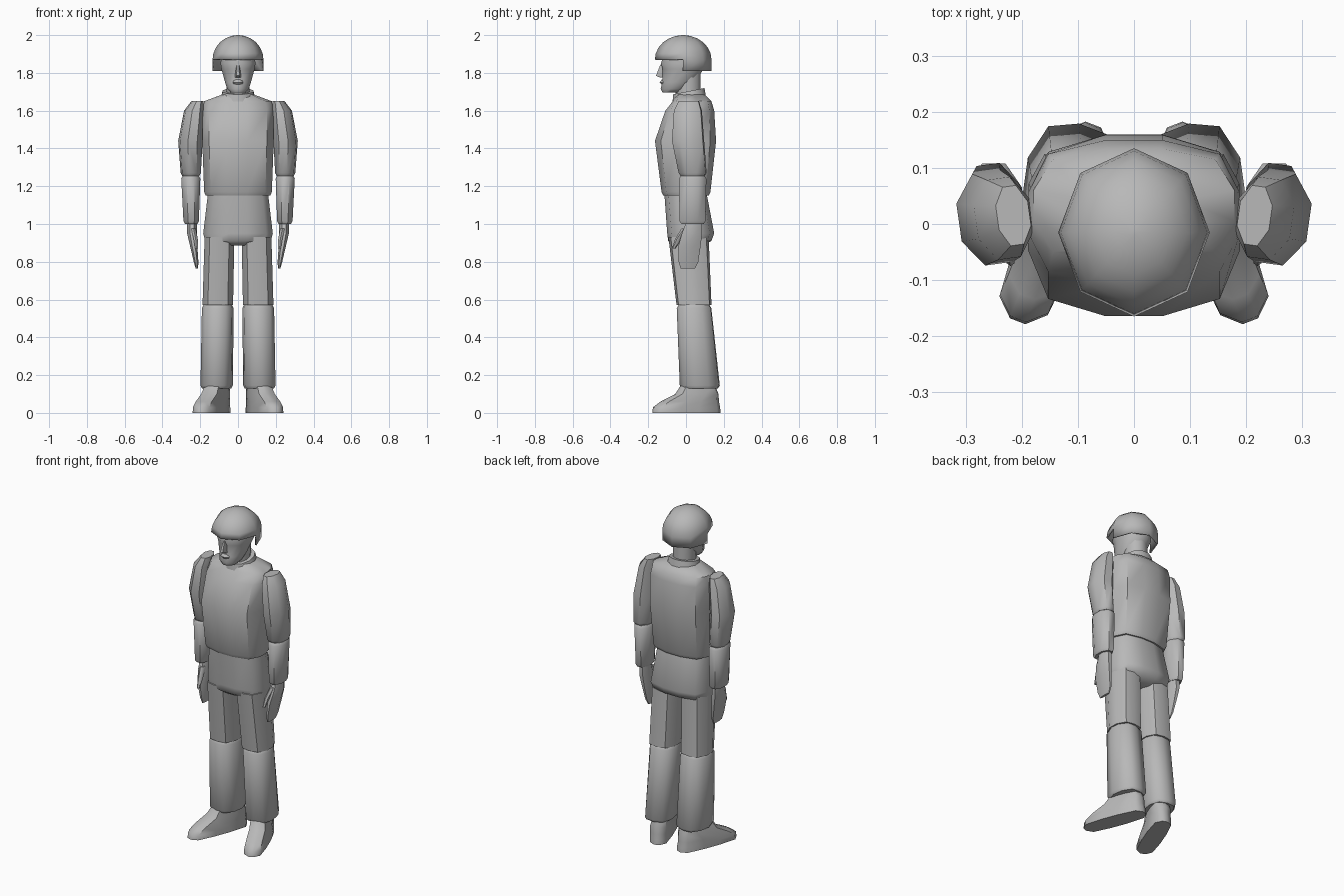
import bpy, bmesh
from math import sin, cos, pi, radians

cube = bpy.data.objects.get("Cube")
if cube:
    bpy.data.objects.remove(cube, do_unlink=True)

grey = bpy.data.materials.new("plain_grey")
grey.use_nodes = True
grey.diffuse_color = (.48, .48, .48, 1)
grey.node_tree.nodes["Principled BSDF"].inputs["Base Color"].default_value = grey.diffuse_color


def ring(z, width, front, back, x=0):
    """One horizontal cross-section; width is measured from its middle."""
    return z, width, front, back, x


def rim(section, step):
    """Rounded end: a shrunken section, with the full one a step away."""
    z, width, front, back, x = section
    return [ring(z, width - .008, front + .01, back - .01, x),
            ring(z + step, width, front, back, x)]


def sleeve(*sections):
    """Sections with both ends rounded."""
    return rim(sections[0], .015) + list(sections[1:-1]) + rim(sections[-1], -.015)[::-1]


def outline(section, sides, power, yaw, phase):
    """Points of a rounded box, turned about its own middle."""
    z, width, front, back, middle = section
    for i in range(sides):
        angle = 2 * pi * (i + phase) / sides
        c, s = cos(angle), sin(angle)
        reach = (abs(c) ** power + abs(s) ** power) ** (-1 / power)
        x, y = width * c * reach, (back - front) / 2 * s * reach
        yield (middle + x * cos(yaw) - y * sin(yaw),
               (front + back) / 2 + x * sin(yaw) + y * cos(yaw), z)


def loft(name, sections, sides=12, power=2.8, side=1, yaw=0, tilt=0,
         phase=.5, hollow=False):
    bm = bmesh.new()
    loops = []
    for section in sections:
        points = outline(section, sides, power, radians(yaw), phase)
        loops.append([bm.verts.new((x * side, y, z + tilt * y)) for x, y, z in points])
    for low, high in zip(loops, loops[1:]):
        for i in range(sides):
            j = (i + 1) % sides
            bm.faces.new((low[i], low[j], high[j], high[i]))
    bm.faces.new(loops[-1])
    if hollow:
        # Open the front of the lowest band
        front = [f for f in bm.faces
                 if f.calc_center_median().y < -.02 and loops[0][0] in bm.verts
                 and min(v.co.z for v in f.verts) < loops[1][0].co.z - .01]
        bmesh.ops.delete(bm, geom=front, context='FACES')
    else:
        bm.faces.new(loops[0])
    bmesh.ops.recalc_face_normals(bm, faces=bm.faces)
    mesh = bpy.data.meshes.new(name)
    bm.to_mesh(mesh)
    bm.free()
    mesh.materials.append(grey)
    part = bpy.data.objects.new(name, mesh)
    bpy.context.collection.objects.link(part)
    bpy.ops.object.select_all(action='DESELECT')
    part.select_set(True)
    bpy.context.view_layer.objects.active = part
    bpy.ops.object.shade_smooth_by_angle(angle=radians(50))
    return part


# Trunk
waist = ring(z=1.15, width=.18, front=-.13, back=.13)
loft("torso", rim(waist, .02) + [
    ring(z=1.44, width=.19, front=-.165, back=.16),
    ring(z=1.6, width=.19, front=-.11, back=.15),
    ring(z=1.65, width=.18, front=-.07, back=.135),
    ring(z=1.685, width=.085, front=-.055, back=.1)], power=3.2)
loft("pelvis", [
    ring(z=.885, width=.06, front=-.06, back=.09),
    ring(z=.91, width=.175, front=-.095, back=.135),
    ring(z=.95, width=.185, front=-.1, back=.15),
    ring(z=1.16, width=.16, front=-.115, back=.11)], power=3.2)
loft("collar", [
    ring(z=1.64, width=.1, front=-.075, back=.11),
    ring(z=1.7, width=.083, front=-.07, back=.1)], power=2.2, tilt=.2)

# Head
loft("neck", [
    ring(z=1.62, width=.06, front=-.055, back=.08),
    ring(z=1.8, width=.065, front=-.06, back=.08)], power=2)
loft("head", [
    ring(z=1.695, width=.04, front=-.125, back=-.03),
    ring(z=1.715, width=.058, front=-.136, back=.01),
    ring(z=1.75, width=.07, front=-.128, back=.05),
    ring(z=1.82, width=.09, front=-.126, back=.095),
    ring(z=1.85, width=.095, front=-.136, back=.095),
    ring(z=1.92, width=.085, front=-.11, back=.08)], power=2.2)
loft("nose", [
    ring(z=1.775, width=.017, front=-.14, back=-.1),
    ring(z=1.785, width=.016, front=-.163, back=-.1),
    ring(z=1.845, width=.008, front=-.138, back=-.1)], sides=6, power=2, phase=0)
loft("lips", [
    ring(z=1.735, width=.022, front=-.128, back=-.1),
    ring(z=1.75, width=.03, front=-.141, back=-.1),
    ring(z=1.765, width=.02, front=-.13, back=-.1)], sides=8, power=2)

# Helmet: round dome over a skirt that covers only the sides and back
brim = ring(z=1.81, width=.135, front=-.165, back=.135)
dome = []
for step in range(7):
    rise = step / 6 * pi / 2
    size = max(cos(rise), .04)
    dome.append(ring(z=1.87 + .13 * sin(rise), width=.135 * size,
                     front=-.015 - .15 * size, back=-.015 + .15 * size))
helmet = loft("helmet", [brim] + dome, sides=8, power=2, phase=0, hollow=True)
shell = helmet.modifiers.new("thickness", 'SOLIDIFY')
shell.thickness = .008
shell.offset = -1

# Joints shared by neighbouring limb parts
elbow = ring(z=1.255, width=.052, front=-.04, back=.11, x=.25)
knee = ring(z=.57, width=.082, front=-.05, back=.135, x=.107)

# Limbs
for label, side in (("left", 1), ("right", -1)):
    loft(label + "_upper_arm", rim(elbow, .015) + [
        ring(z=1.44, width=.063, front=-.075, back=.097, x=.252),
        ring(z=1.6, width=.052, front=-.065, back=.085, x=.232),
        ring(z=1.65, width=.03, front=-.04, back=.07, x=.215)],
        sides=8, power=2.5, side=side, yaw=-8)
    wrist = ring(z=1, width=.042, front=-.036, back=.105, x=.248)
    loft(label + "_forearm", sleeve(wrist, elbow), sides=8, side=side)
    loft(label + "_hand", [
        ring(z=.765, width=.007, front=-.03, back=.05, x=.218),
        ring(z=.8, width=.013, front=-.042, back=.068, x=.222),
        ring(z=.88, width=.02, front=-.045, back=.08, x=.234),
        ring(z=.95, width=.028, front=-.025, back=.088, x=.243),
        ring(z=1.01, width=.028, front=0, back=.085, x=.244)],
        sides=8, power=2.3, side=side)
    loft(label + "_thumb", [
        ring(z=.87, width=.008, front=-.075, back=-.055, x=.22),
        ring(z=.92, width=.013, front=-.058, back=-.022, x=.224),
        ring(z=.975, width=.014, front=-.025, back=.03, x=.235)],
        sides=6, power=2, side=side)
    hip = ring(z=.93, width=.08, front=-.093, back=.12, x=.098)
    loft(label + "_thigh", [knee, hip], sides=10, side=side)
    hem = ring(z=.13, width=.083, front=-.034, back=.18, x=.113)
    loft(label + "_shin", sleeve(hem, knee), sides=10, side=side, yaw=8)
    loft(label + "_foot", [
        ring(z=0, width=.055, front=-.186, back=.19, x=.14),
        ring(z=.03, width=.055, front=-.182, back=.188, x=.14),
        ring(z=.06, width=.054, front=-.14, back=.18, x=.133),
        ring(z=.1, width=.053, front=-.06, back=.175, x=.118),
        ring(z=.16, width=.045, front=-.02, back=.15, x=.108)],
        power=4, side=side, yaw=21)
